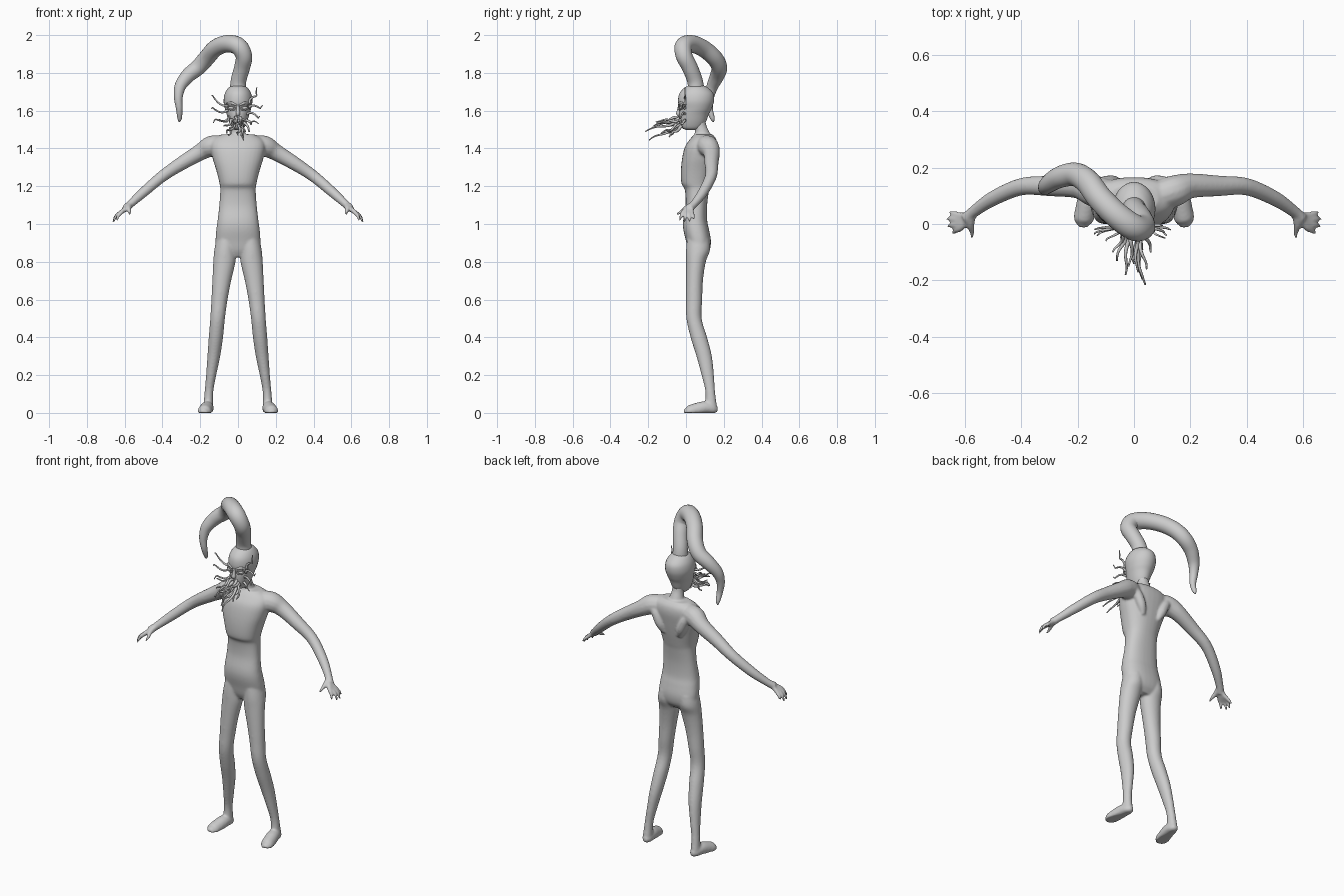
import bpy, bmesh, random
from math import sin, cos, pi
from mathutils import Vector, Matrix

random.seed(4)


def smooth_path(pts, n):
    """Catmull-Rom interpolation of tuples of any length."""
    p = [Vector(q) for q in pts]
    p = [p[0] * 2 - p[1]] + p + [p[-1] * 2 - p[-2]]
    out = []
    for a, b, c, d in zip(p, p[1:], p[2:], p[3:]):
        for i in range(n):
            t = i / n
            out.append(0.5 * (2 * b + (c - a) * t + (2 * a - 5 * b + 4 * c - d) * t * t
                              + (3 * b - a - 3 * c + d) * t ** 3))
    return out + [p[-2]]


def skin(bm, rings):
    """Bridge rings of points and cap both ends."""
    vs = [[bm.verts.new(co) for co in r] for r in rings]
    n = len(vs[0])
    for a, b in zip(vs, vs[1:]):
        for i in range(n):
            bm.faces.new((a[i], a[(i + 1) % n], b[(i + 1) % n], b[i]))
    bm.faces.new(vs[0][::-1])
    bm.faces.new(vs[-1])


def tube(bm, pts, sides=14, n=5, floor=False):
    """Tapered tube through points (x, y, z, radius)."""
    p = smooth_path([Vector(q) for q in pts], n)
    c = [Vector(q[:3]) for q in p]
    rings, u = [], None
    for i, o in enumerate(c):
        t = (c[min(i + 1, len(c) - 1)] - c[max(i - 1, 0)]).normalized()
        u = t.orthogonal() if u is None else u - t * u.dot(t)
        u.normalize()
        w, r = t.cross(u), max(p[i][3], 0.001)
        ring = [o + (u * cos(k * 2 * pi / sides) + w * sin(k * 2 * pi / sides)) * r for k in range(sides)]
        if floor:
            ring = [Vector((q.x, q.y, max(q.z, 0))) for q in ring]
        rings.append(ring)
    skin(bm, rings)


def stack(bm, levels, sides=32, n=5, power=1.0):
    """Loft of horizontal ovals (z, centre x, half width, front y, back y)."""
    def s(v):
        return abs(v) ** power * (1 if v > 0 else -1)
    rings = []
    for z, cx, w, f, b in smooth_path(levels, n):
        rings.append([(cx + w * s(cos(k * 2 * pi / sides)),
                       (f + b) / 2 + (b - f) / 2 * s(sin(k * 2 * pi / sides)), z) for k in range(sides)])
    skin(bm, rings)


def finish(bm, name):
    bmesh.ops.recalc_face_normals(bm, faces=bm.faces)
    for f in bm.faces:
        f.smooth = True
    me = bpy.data.meshes.new(name)
    bm.to_mesh(me)
    bm.free()
    ob = bpy.data.objects.new(name, me)
    bpy.context.collection.objects.link(ob)
    return ob


def ball(bm, loc, size):
    bmesh.ops.create_uvsphere(bm, u_segments=20, v_segments=12, radius=1,
                              matrix=Matrix.Translation(loc) @ Matrix.Diagonal((*size, 1)))


# Body: torso, neck, limbs fused by a voxel remesh
bm = bmesh.new()
stack(bm, [(0.825, 0, 0.085, 0.03, 0.10), (0.86, 0, 0.115, 0.012, 0.125), (0.91, 0, 0.119, 0.0, 0.132),
           (0.97, 0, 0.115, -0.014, 0.122), (1.02, 0, 0.108, -0.015, 0.112), (1.10, 0, 0.099, -0.002, 0.112),
           (1.18, 0, 0.094, -0.006, 0.122), (1.215, 0, 0.098, -0.024, 0.13), (1.28, 0, 0.114, -0.027, 0.145),
           (1.35, 0, 0.135, -0.02, 0.158), (1.41, 0, 0.145, -0.005, 0.166), (1.45, 0, 0.13, 0.022, 0.16),
           (1.475, 0, 0.085, 0.045, 0.14)], power=0.85)
tube(bm, [(0, 0.095, 1.42, 0.06), (0, 0.085, 1.48, 0.04), (0, 0.075, 1.52, 0.033), (0, 0.065, 1.58, 0.035)])
for s in (1, -1):
    # Leg
    stack(bm, [(0.92, s * 0.06, 0.055, 0.005, 0.125), (0.86, s * 0.068, 0.058, 0.0, 0.127),
               (0.80, s * 0.072, 0.059, 0.0, 0.105), (0.70, s * 0.086, 0.05, 0.0, 0.09),
               (0.60, s * 0.098, 0.043, 0.0, 0.086), (0.50, s * 0.108, 0.039, 0.002, 0.083),
               (0.40, s * 0.117, 0.038, 0.024, 0.112), (0.30, s * 0.128, 0.034, 0.055, 0.137),
               (0.20, s * 0.142, 0.027, 0.082, 0.148), (0.11, s * 0.154, 0.023, 0.103, 0.154),
               (0.03, s * 0.158, 0.026, 0.10, 0.165)], sides=24)
    # Foot
    tube(bm, [(s * 0.156, 0.168, 0.02, 0.012), (s * 0.157, 0.145, 0.02, 0.027), (s * 0.163, 0.10, 0.027, 0.035),
              (s * 0.172, 0.05, 0.014, 0.037), (s * 0.179, 0.015, 0.002, 0.036), (s * 0.182, -0.012, 0.0, 0.016)],
         floor=True)
    # Arm with a raised shoulder
    tube(bm, [(s * 0.09, 0.10, 1.415, 0.055), (s * 0.145, 0.118, 1.41, 0.056), (s * 0.2, 0.135, 1.38, 0.045),
              (s * 0.3, 0.135, 1.32, 0.037), (s * 0.4, 0.132, 1.253, 0.031), (s * 0.5, 0.09, 1.168, 0.027),
              (s * 0.57, 0.042, 1.105, 0.021), (s * 0.595, 0.018, 1.083, 0.022)])
    # Shoulder blade
    tube(bm, [(s * 0.05, 0.135, 1.28, 0.014), (s * 0.07, 0.145, 1.33, 0.026), (s * 0.10, 0.145, 1.39, 0.026),
              (s * 0.13, 0.14, 1.41, 0.02)])
    # Palm ridges running into fingers, then the thumb
    for y0, x1, y1, z1 in ((0.03, 0.652, 0.043, 1.025), (0.016, 0.662, 0.018, 1.008),
                           (0.002, 0.66, -0.008, 1.008), (-0.012, 0.642, -0.034, 1.018)):
        tube(bm, [(s * 0.58, 0.03, 1.095, 0.014), (s * 0.612, y0, 1.067, 0.0125),
                  (s * (0.4 * 0.612 + 0.6 * x1) + s * 0.004, 0.4 * y0 + 0.6 * y1, 1.043, 0.0095), (s * x1, y1, z1, 0.006)], 10)
    tube(bm, [(s * 0.575, 0.035, 1.10, 0.018), (s * 0.58, 0.0, 1.083, 0.015),
              (s * 0.575, -0.025, 1.066, 0.01), (s * 0.573, -0.05, 1.05, 0.006)], 10)
body = finish(bm, "body")
m = body.modifiers.new("fuse", 'REMESH')
m.mode, m.voxel_size, m.use_smooth_shade = 'VOXEL', 0.0055, True
m = body.modifiers.new("soften", 'SMOOTH')
m.factor, m.iterations = 0.5, 10

# Head with nose and brow
bm = bmesh.new()
stack(bm, [(1.498, 0, 0.018, 0.0, 0.06), (1.51, 0, 0.033, -0.022, 0.085), (1.54, 0, 0.047, -0.033, 0.105),
           (1.58, 0, 0.06, -0.036, 0.12), (1.61, 0, 0.069, -0.035, 0.135), (1.65, 0, 0.076, -0.042, 0.148),
           (1.69, 0, 0.07, -0.035, 0.145), (1.72, 0, 0.052, -0.01, 0.118), (1.735, 0, 0.028, 0.02, 0.09)])
tube(bm, [(0, -0.035, 1.63, 0.006), (0, -0.038, 1.605, 0.009), (0, -0.04, 1.585, 0.012), (0, -0.035, 1.575, 0.008)])
finish(bm, "head")

# Eyes and lids
bm = bmesh.new()
lids = bmesh.new()
for s in (1, -1):
    ball(bm, (s * 0.035, -0.024, 1.615), (0.016, 0.012, 0.01))
    tube(lids, [(s * (0.035 + 0.02 * cos(a)), -0.029 + 0.007 * cos(a) - 0.003 * abs(sin(a)),
                 1.615 + 0.011 * sin(a) + 0.003 * cos(a), 0.0035) for a in [k * pi / 4 for k in range(9)]], 8, 3)
    tube(lids, [(s * 0.01, -0.037, 1.63, 0.005), (s * 0.035, -0.031, 1.641, 0.007), (s * 0.06, -0.008, 1.637, 0.004)], 8)
finish(bm, "eyes")
finish(lids, "eyelids")

# Long horn-like head tail
bm = bmesh.new()
tube(bm, [(0, 0.055, 1.70, 0.044), (0.003, 0.047, 1.76, 0.041), (0.022, 0.02, 1.83, 0.042),
          (0.031, -0.01, 1.89, 0.044), (0.0, -0.012, 1.942, 0.047), (-0.06, 0.03, 1.954, 0.046),
          (-0.12, 0.09, 1.93, 0.045), (-0.165, 0.15, 1.88, 0.044), (-0.21, 0.176, 1.83, 0.042),
          (-0.265, 0.165, 1.785, 0.038), (-0.305, 0.14, 1.73, 0.031), (-0.316, 0.125, 1.67, 0.023),
          (-0.311, 0.125, 1.61, 0.017), (-0.309, 0.14, 1.56, 0.012), (-0.312, 0.146, 1.54, 0.003)], 24, 6)
finish(bm, "head_tail")


def tentacle(bm, a, b, r, wave):
    a, b = Vector(a), Vector(b)
    ph, pts = random.uniform(0, 6), []
    for i in range(7):
        t = i / 6
        k = wave * sin(t * pi) ** 0.5 if 0 < t < 1 else 0
        q = a.lerp(b, t) + Vector((k * sin(5 * t + ph), 0, k * cos(6 * t + ph)))
        pts.append((*q, r * (1 - 0.65 * t)))
    tube(bm, pts, 8, 3)


# Beard tentacles reaching forward from the mouth
bm = bmesh.new()
for x0, z0, end in ((0.0, 1.55, (0.04, -0.215, 1.49)), (0.012, 1.53, (0.03, -0.195, 1.445)),
                    (-0.012, 1.55, (-0.03, -0.18, 1.51)), (-0.02, 1.53, (-0.06, -0.13, 1.48)),
                    (0.004, 1.52, (0.0, -0.14, 1.47)), (0.02, 1.55, (0.045, -0.16, 1.54)),
                    (-0.03, 1.55, (-0.075, -0.10, 1.52)), (0.028, 1.54, (0.06, -0.10, 1.49)),
                    (-0.006, 1.565, (-0.02, -0.15, 1.535)), (0.01, 1.565, (0.015, -0.17, 1.52)),
                    (-0.025, 1.52, (-0.05, -0.08, 1.47)), (0.02, 1.52, (0.03, -0.09, 1.46))):
    tentacle(bm, (x0, -0.025, z0), end, 0.009, 0.009)
finish(bm, "beard_tentacles")

# Thin whiskers curling out from the cheeks
bm = bmesh.new()
for x0, z0, end in ((-0.055, 1.62, (-0.14, -0.02, 1.68)), (-0.055, 1.60, (-0.14, -0.035, 1.61)),
                    (-0.045, 1.57, (-0.13, -0.04, 1.535)), (-0.04, 1.55, (-0.10, -0.06, 1.555)),
                    (0.06, 1.63, (0.10, -0.005, 1.725)), (0.055, 1.61, (0.13, -0.02, 1.63)),
                    (0.05, 1.58, (0.115, -0.04, 1.57)), (0.042, 1.55, (0.11, -0.05, 1.53))):
    tentacle(bm, (x0, -0.005, z0), end, 0.007, 0.014)
finish(bm, "whiskers")
